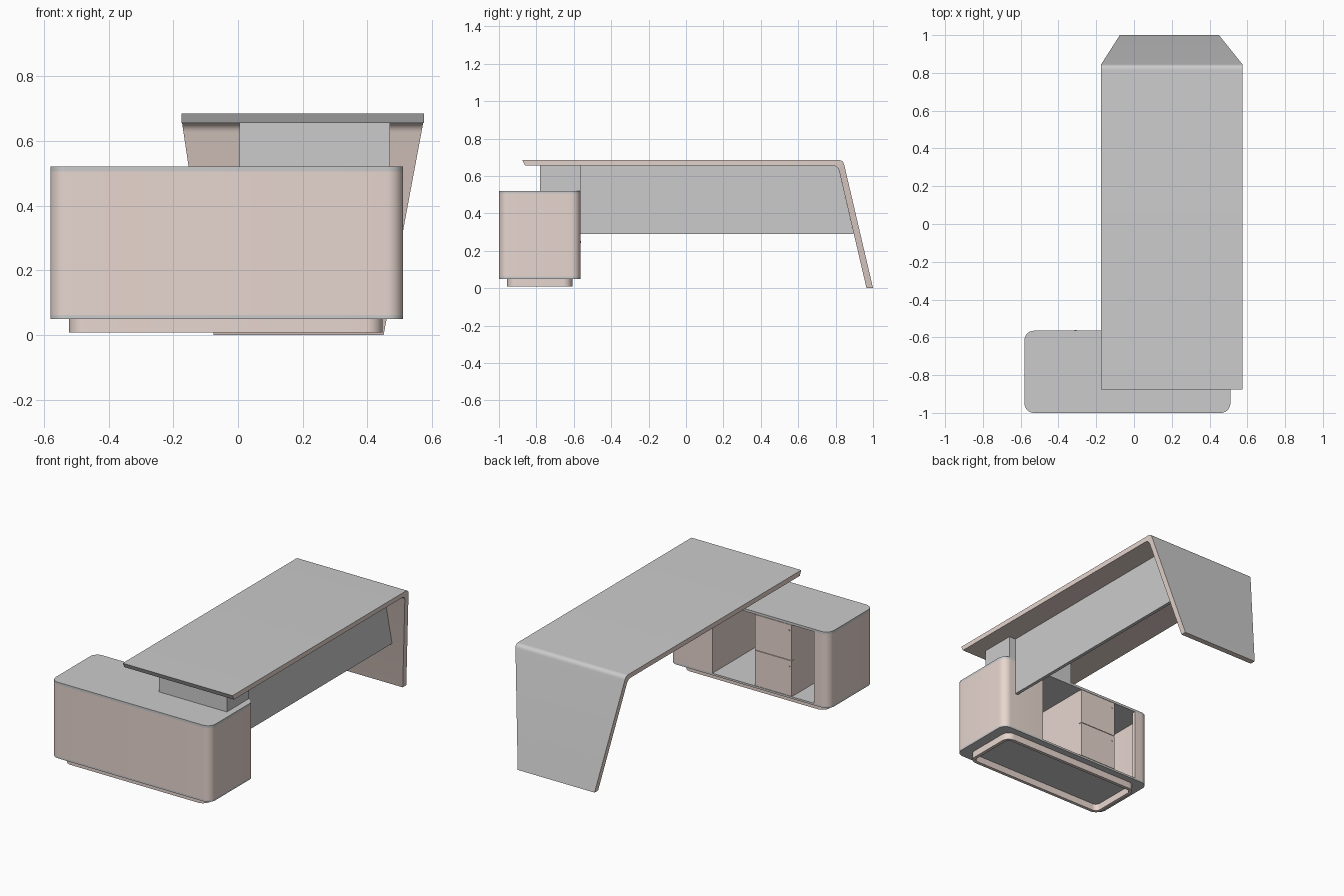
import bpy, bmesh, math
from mathutils import Vector

if "Cube" in bpy.data.objects:
    bpy.data.objects.remove(bpy.data.objects["Cube"])


def material(name, rgb):
    m = bpy.data.materials.new(name)
    m.diffuse_color = (*rgb, 1)
    m.use_nodes = True
    m.node_tree.nodes["Principled BSDF"].inputs["Base Color"].default_value = m.diffuse_color
    return m


GREY = material("grey", (0.6, 0.6, 0.6))
BEIGE = material("beige", (0.80, 0.67, 0.62))


def make(name, verts, faces, mat):
    me = bpy.data.meshes.new(name)
    me.from_pydata(verts, [], faces)
    bm = bmesh.new()
    bm.from_mesh(me)
    bmesh.ops.recalc_face_normals(bm, faces=bm.faces)
    bm.to_mesh(me)
    bm.free()
    ob = bpy.data.objects.new(name, me)
    bpy.context.collection.objects.link(ob)
    me.materials.append(mat)
    bpy.ops.object.select_all(action='DESELECT')
    ob.select_set(True)
    bpy.context.view_layer.objects.active = ob
    bpy.ops.object.shade_smooth_by_angle(angle=math.radians(30))
    return ob


def prism(name, pts, lo, hi, mat, axis='z'):
    n = len(pts)
    put = (lambda p, h: (p[0], p[1], h)) if axis == 'z' else (lambda p, h: (h, p[0], p[1]))
    verts = [put(p, h) for h in (lo, hi) for p in pts]
    faces = [tuple(range(n)), tuple(range(n, 2 * n))]
    faces += [(i, (i + 1) % n, n + (i + 1) % n, n + i) for i in range(n)]
    return make(name, verts, faces, mat)


def box(name, x0, x1, y0, y1, z0, z1, mat):
    return prism(name, [(x0, y0), (x1, y0), (x1, y1), (x0, y1)], z0, z1, mat)


def rounded(x0, x1, y0, y1, r, seg=8):
    """Rounded rectangle, counter-clockwise from the back left corner."""
    pts = []
    corners = [(x0 + r, y1 - r, 90), (x0 + r, y0 + r, 180), (x1 - r, y0 + r, 270), (x1 - r, y1 - r, 0)]
    for cx, cy, a in corners:
        for i in range(seg + 1):
            t = math.radians(a + 90 * i / seg)
            pts.append((cx + r * math.cos(t), cy + r * math.sin(t)))
    return pts


def strip(name, loops, mat, closed):
    """Skin matching cross-section loops into a tube."""
    n, m = len(loops[0]), len(loops)
    verts = [p for lp in loops for p in lp]
    faces = [(k * n + i, k * n + (i + 1) % n, (k + 1) % m * n + (i + 1) % n, (k + 1) % m * n + i)
             for k in range(m if closed else m - 1) for i in range(n)]
    if not closed:
        faces += [tuple(range(n)), tuple(range((m - 1) * n, m * n))]
    return make(name, verts, faces, mat)


X0, X1, Y0, Y1, R = -0.58, 0.51, -1.0, -0.565, 0.05
Z0, Z1, T = 0.062, 0.505, 0.02

# Cabinet plates
outline = rounded(X0, X1, Y0, Y1, R)
prism("cabinet_bottom", outline, 0.05, Z0, GREY)
prism("cabinet_top", outline, Z1, 0.52, GREY)

# Cabinet wall wrapping round from the left opening to the closed bay
inner = rounded(X0 + T, X1 - T, Y0 + T, Y1 - T, R - T)
wall = [(-0.48, Y1)] + outline + [(0.215, Y1), (0.215, Y1 - T)] + inner[::-1] + [(-0.48, Y1 - T)]
prism("cabinet_wall", wall, Z0, Z1, BEIGE)
box("bay_divider", 0.215, 0.235, Y0 + T, Y1 - T, Z0, Z1, BEIGE)

# Drawer unit
box("drawer_carcass", -0.327, -0.076, Y0 + T, Y1 - T, Z0, Z1, BEIGE)
mid = (Z0 + Z1) / 2
for i, (a, b) in enumerate([(Z0 + 0.002, mid - 0.0015), (mid + 0.0015, Z1 - 0.002)]):
    box(f"drawer_front_{i + 1}", -0.327, -0.076, Y1 - T, Y1, a, b, BEIGE)
    zc = b - 0.036
    ring = [[(-0.31 + 0.005 * math.cos(k * math.pi / 6), y, zc + 0.005 * math.sin(k * math.pi / 6))
             for k in range(12)] for y in (Y1 - 0.002, Y1 + 0.003)]
    strip(f"drawer_lock_{i + 1}", ring, GREY, False)

# Hollow plinth frame
po = rounded(-0.522, 0.447, -0.957, -0.608, 0.05)
pi = rounded(-0.502, 0.427, -0.937, -0.628, 0.03)
strip("plinth_frame", [[(x, y, z) for x, y in lp] for lp, z in
                       ((po, 0.008), (po, 0.05), (pi, 0.05), (pi, 0.008))], BEIGE, True)

# Spacer block and modesty panel
box("desk_spacer", 0.005, 0.47, -0.78, Y1, 0.52, 0.655, GREY)
prism("modesty_panel", [(Y1, 0.29), (0.897, 0.29), (0.812, 0.655), (Y1, 0.655)],
      0.405, 0.425, GREY, 'x')


# Desk top folding into a tapered slanted leg
def fold(start, corner, end, r, seg=8):
    s, c, e = Vector(start), Vector(corner), Vector(end)
    a, b = c + (s - c).normalized() * r, c + (e - c).normalized() * r
    arc = [a * (1 - t) ** 2 + c * 2 * t * (1 - t) + b * t * t for t in (i / seg for i in range(seg + 1))]
    return [s] + arc + [e]


def row(p, right):
    t = max(0, (0.67 - p.y) / 0.67) if p.x > 0.7 else 0
    return (0.575 - 0.125 * t if right else -0.175 + 0.1 * t, p.x, p.y)


outer = fold((-0.875, 0.685), (0.84, 0.685), (1.0, 0), 0.025)
under = fold((-0.86, 0.655), (0.812, 0.655), (0.965, 0), 0.03)
sections = [[row(o, False), row(o, True), row(u, True), row(u, False)] for o, u in zip(outer, under)]
desk = strip("desk_top_and_leg", sections, GREY, False)
desk.data.materials.append(BEIGE)
for f in desk.data.polygons:
    n = f.normal
    outside = abs(n.x) < 0.5 and (n.z > 0.5 or n.y > 0.5 or n.y < -0.5 and f.center.y < -0.8)
    f.material_index = 0 if outside else 1
